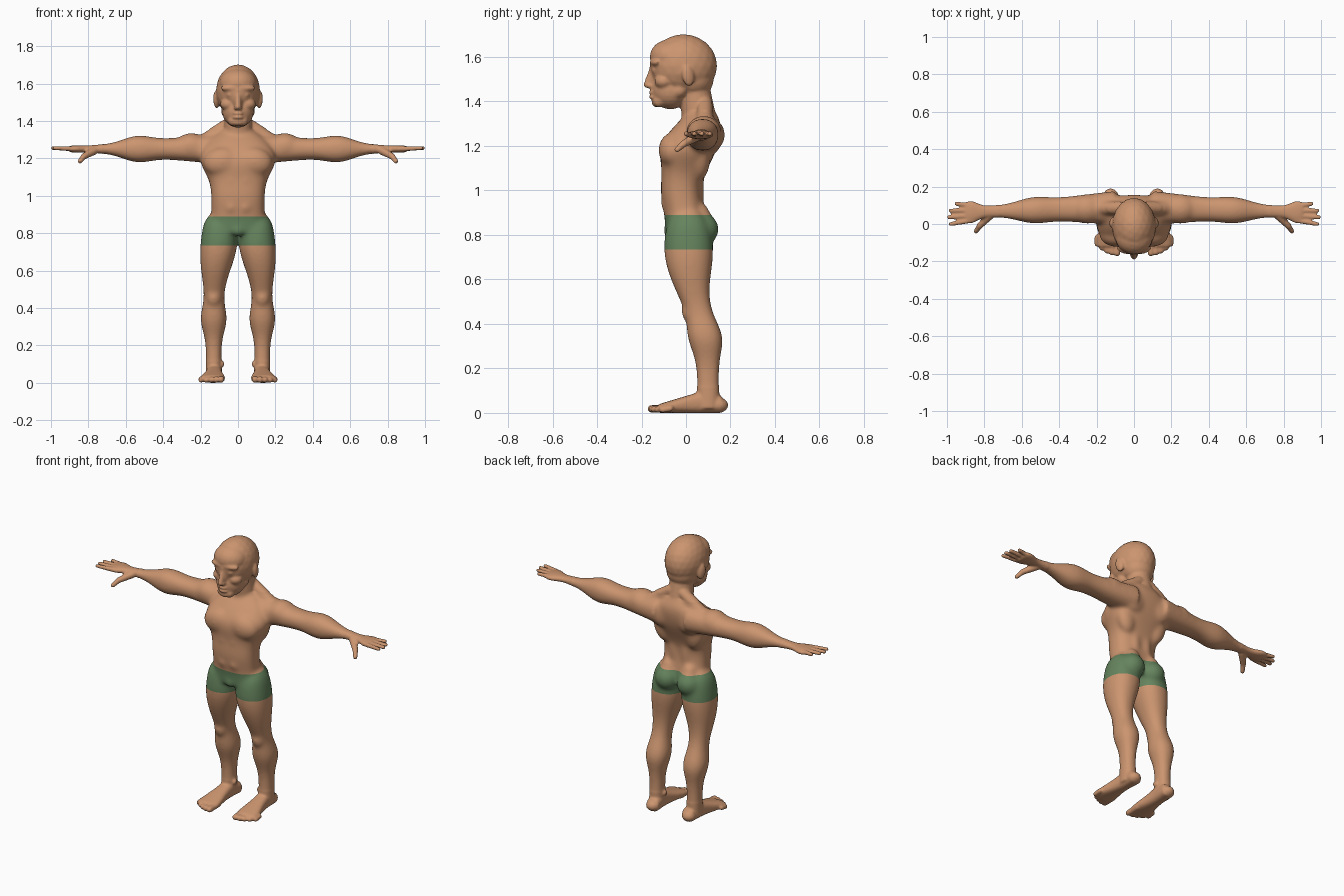
import bpy
import bmesh
import math
from mathutils import Matrix, Vector, Euler

default_cube = bpy.data.objects.get("Cube")
if default_cube:
    bpy.data.objects.remove(default_cube, do_unlink=True)


def material(name, colour):
    mat = bpy.data.materials.new(name)
    mat.use_nodes = True
    mat.diffuse_color = (*colour, 1)
    shader = mat.node_tree.nodes["Principled BSDF"]
    shader.inputs["Base Color"].default_value = (*colour, 1)
    return mat


skin = material("warm skin", (.6, .3, .16))
cloth = material("green cloth", (.13, .23, .11))
bm = bmesh.new()


def bump(position, centre, width):
    """Smooth swelling used to shape muscles along a limb."""
    return math.exp(-((position - centre) / width) ** 2)


def loft(axis, start, end, section, power=2.2, steps=50, sides=40):
    """Closed skin along an axis; section gives two centres and two radii."""
    rings = []
    for step in range(steps + 1):
        t = start + (end - start) * step / steps
        centre_a, centre_b, radius_a, radius_b = section(t)
        ring = []
        for side in range(sides):
            angle = math.tau * side / sides
            cosine, sine = math.cos(angle), math.sin(angle)
            a = centre_a + radius_a * math.copysign(abs(cosine) ** (2 / power), cosine)
            b = centre_b + radius_b * math.copysign(abs(sine) ** (2 / power), sine)
            point = {"x": (t, a, b), "y": (a, t, b), "z": (a, b, t)}[axis]
            ring.append(bm.verts.new(point))
        rings.append(ring)
    for low, high in zip(rings, rings[1:]):
        for side in range(sides):
            after = (side + 1) % sides
            bm.faces.new((low[side], low[after], high[after], high[side]))
    bm.faces.new(rings[0])
    bm.faces.new(rings[-1])


def blob(centre, radii, turn=(0, 0, 0)):
    """Ellipsoid, turned by angles in radians."""
    place = Matrix.Translation(centre) @ Euler(turn).to_matrix().to_4x4()
    bmesh.ops.create_icosphere(bm, subdivisions=3, radius=1,
                               matrix=place @ Matrix.Diagonal((*radii, 1)))


def limb(start, end, start_radius, end_radius):
    """Tapered tube with round ends."""
    start, end = Vector(start), Vector(end)
    way = end - start
    turn = way.to_track_quat("Z", "Y").to_matrix().to_4x4()
    bmesh.ops.create_cone(bm, cap_ends=True, segments=20, depth=way.length,
                          radius1=start_radius, radius2=end_radius,
                          matrix=Matrix.Translation((start + end) / 2) @ turn)
    blob(start, [start_radius] * 3)
    blob(end, [end_radius] * 3)


def leg_section(z):
    thigh, calf, top = bump(z, .74, .21), bump(z, .34, .09), .06 * bump(z, .95, .06)
    centre_x = .13 - .03 * bump(z, .8, .2)
    centre_y = .055 - .045 * math.tanh(7 * (z - .46))
    radius_x = .042 + .056 * thigh + .026 * calf - top
    return centre_x, centre_y, radius_x, .05 + .06 * thigh + .026 * calf - top


def foot_section(y):
    half_height = .05 - .15 * abs(y - .08)
    return .13 - .05 * y, half_height, .04 + .025 * bump(y, -.1, .1), half_height


def arm_section(x):
    forearm, palm = bump(x, .54, .1), bump(x, .88, .06)
    width = .09 * (1.1 - x) + .02 * forearm + .04 * palm
    height = .09 * (1 - x) + .03 * forearm + .008 * palm
    return .09 - .03 * x, 1.25, width, height


def torso_section(z):
    chest, shoulder = bump(z, 1.2, .1), bump(z, 1.38, .06)
    lean = .07 * bump(z, 1.36, .13) - .02 * bump(z, 1, .1)
    hips = .015 * bump(z, .82, .05)
    return 0, lean, .142 + .06 * chest + hips - .08 * shoulder, .092 + .035 * chest - .04 * shoulder


# Leg with buttock, knee and ankle bones
loft("z", .02, .92, leg_section)
limb((.07, .06, .9), (.075, .075, .825), .045, .073)
blob((.13, .015, .455), (.04, .036, .05))
for x in (.085, .157):
    blob((x, .09, .1), (.012, .018, .018))

# Foot, heel and toes
loft("y", -.12, .16, foot_section, power=2.6)
blob((.125, .145, .035), (.042, .045, .035))
for i in range(5):
    toe_x, toe_radius = .09 + .027 * i, .018 - .001 * i
    limb((toe_x, -.07, .02), (toe_x, .003 * i * i - .155, toe_radius), toe_radius, toe_radius)

# Arm with deltoid
loft("x", .1, .9, arm_section)
blob((.25, .08, 1.262), (.09, .08, .074))

# Fingers and thumb
for i in range(4):
    limb((.86, .02 + .026 * i, 1.25), (.99 - .01 * (i - 1) ** 2, .036 * i, 1.255), .0135, .0115)
knuckle = (.825, -.01, 1.21)
limb((.77, .045, 1.24), knuckle, .022, .017)
limb(knuckle, (.845, -.04, 1.183), .016, .013)

# Chest, shoulder blade, side and lower back muscles
blob((.085, -.062, 1.18), (.1, .062, .08), (0, .12, 0))
blob((.1, .12, 1.24), (.08, .037, .08))
blob((.115, .06, 1.15), (.06, .05, .11), (0, .2, 0))
blob((.038, .05, 1), (.036, .032, .15))

# Neck slope to the shoulder, and stomach muscles
limb((.04, .085, 1.39), (.18, .085, 1.295), .034, .038)
for i in range(3):
    blob((.036, -.092, .94 + .07 * i), (.035, .02, .036))

# Ear, brow, eye, cheek, jaw line and nostril
blob((.115, .01, 1.515), (.016, .028, .048), (.15, 0, .3))
blob((.045, -.14, 1.575), (.05, .02, .016), (0, 0, .25))
blob((.04, -.138, 1.54), (.02, .016, .016))
blob((.05, -.1, 1.49), (.045, .042, .035))
limb((.055, -.03, 1.45), (.025, -.12, 1.4), .035, .028)
blob((.012, -.165, 1.47), (.011, .014, .011))

# Mirror everything so far to the other side
copied = bmesh.ops.duplicate(bm, geom=bm.verts[:] + bm.edges[:] + bm.faces[:])["geom"]
bmesh.ops.scale(bm, vec=(-1, 1, 1),
                verts=[item for item in copied if isinstance(item, bmesh.types.BMVert)])

# Torso, groin and neck
loft("z", .8, 1.36, torso_section, power=2.5)
blob((0, -.07, .815), (.035, .032, .035))
limb((0, .065, 1.28), (0, .035, 1.48), .08, .068)

# Skull, back of the head, forehead and jaw
blob((0, -.012, 1.56), (.118, .152, .142))
blob((0, .03, 1.5), (.095, .095, .085))
blob((0, -.07, 1.6), (.1, .093, .08))
blob((0, -.07, 1.45), (.084, .084, .086))

# Nose, lips and chin
limb((0, -.145, 1.56), (0, -.176, 1.475), .014, .015)
blob((0, -.145, 1.5), (.024, .025, .05))
for z in (1.42, 1.44):
    blob((0, -.15, z), (.03, .018, .009))
blob((0, -.13, 1.395), (.038, .025, .022))

# Fuse all parts into one continuous surface
bmesh.ops.recalc_face_normals(bm, faces=bm.faces[:])
parts = bpy.data.meshes.new("body_parts")
bm.to_mesh(parts)
bm.free()
body = bpy.data.objects.new("body", parts)
bpy.context.collection.objects.link(body)
fuse = body.modifiers.new("Fuse", "REMESH")
fuse.mode = "VOXEL"
fuse.voxel_size = .0065
relax = body.modifiers.new("Relax", "SMOOTH")
relax.factor = .5
relax.iterations = 5
graph = bpy.context.evaluated_depsgraph_get()
fused = bpy.data.meshes.new_from_object(body.evaluated_get(graph))
body.modifiers.clear()
body.data = fused
fused.materials.clear()
fused.materials.append(skin)
fused.materials.append(cloth)

# Blend the muscles of the trunk, arms and legs, sparing face, hands and feet
bm = bmesh.new()
bm.from_mesh(fused)
trunk = [v for v in bm.verts if abs(v.co.x) < .72 and .12 < v.co.z < 1.36]
for _ in range(22):
    bmesh.ops.smooth_vert(bm, verts=trunk, factor=.5,
                          use_axis_x=True, use_axis_y=True, use_axis_z=True)

# Cut the hem and waistband of the shorts, then colour the band between them
hem, waist = .735, .89
for height in (hem, waist):
    bmesh.ops.bisect_plane(bm, geom=bm.verts[:] + bm.edges[:] + bm.faces[:], dist=.0001,
                           plane_co=(0, 0, height), plane_no=(0, 0, 1))
for face in bm.faces:
    face.smooth = True
    face.material_index = int(hem < face.calc_center_median().z < waist)
bm.to_mesh(fused)
bm.free()
